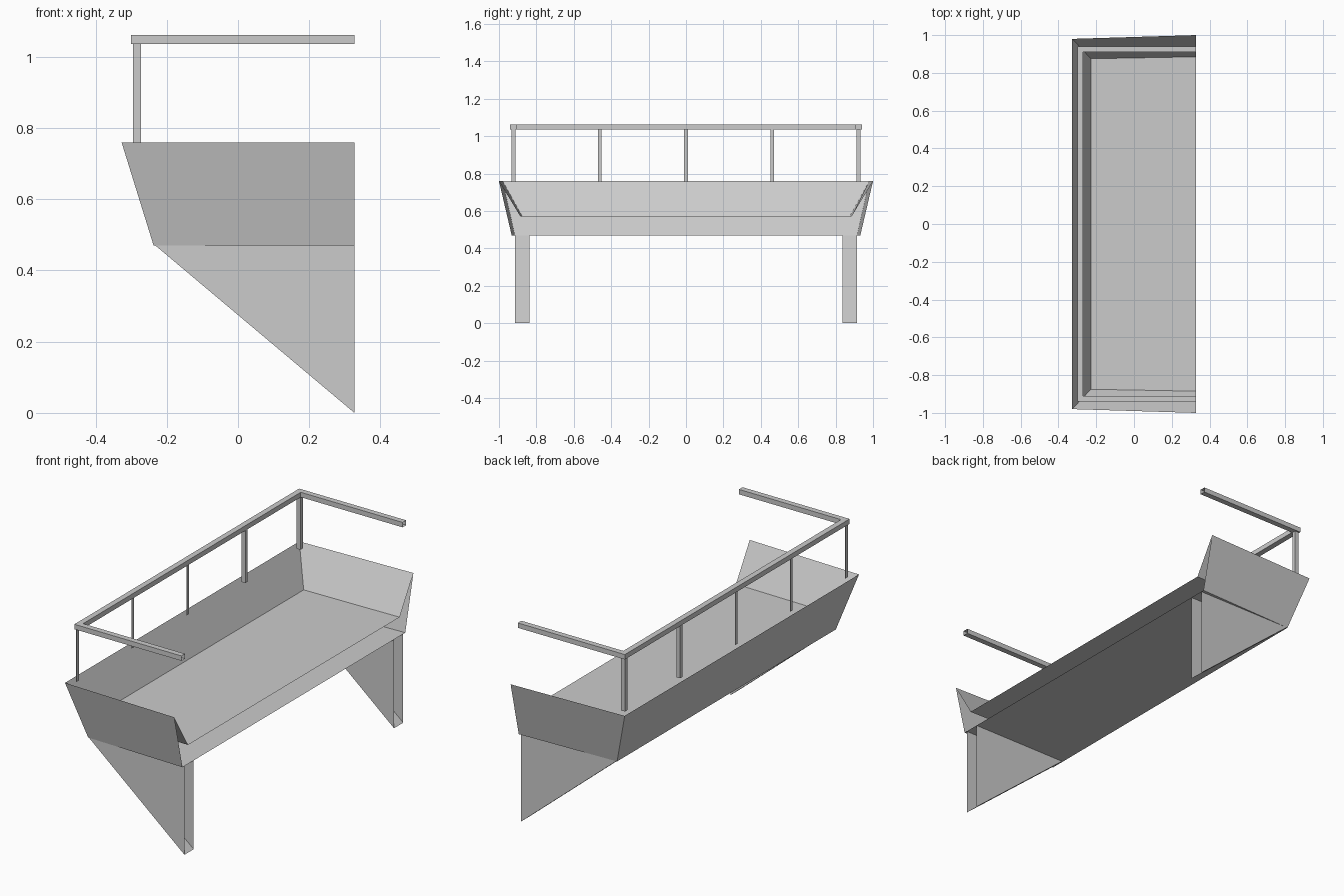
import bpy
import bmesh

cube = bpy.data.objects.get("Cube")
if cube:
    bpy.data.objects.remove(cube, do_unlink=True)

grey = bpy.data.materials.new("plain grey")
grey.use_nodes = True
colour = (0.6, 0.6, 0.6, 1)
grey.diffuse_color = colour
grey.node_tree.nodes["Principled BSDF"].inputs["Base Color"].default_value = colour

WALL_X = 0.327      # open side that meets the building


def finish(name, bm):
    mesh = bpy.data.meshes.new(name)
    bm.to_mesh(mesh)
    bm.free()
    mesh.materials.append(grey)
    obj = bpy.data.objects.new(name, mesh)
    bpy.context.collection.objects.link(obj)
    return obj


def u_ring(bm, x, y_far, y_wall, z):
    """U-shaped row of points, open towards the building."""
    pts = [(WALL_X, -y_wall), (x, -y_far), (x, y_far), (WALL_X, y_wall)]
    return [bm.verts.new((px, py, z)) for px, py in pts]


def bridge(bm, a, b):
    for i in range(len(a) - 1):
        bm.faces.new((a[i], b[i], b[i + 1], a[i + 1]))


def box(name, low, high):
    bm = bmesh.new()
    bmesh.ops.create_cube(bm, size=1)
    for v in bm.verts:
        v.co = [(l + h) / 2 + c * (h - l) for l, h, c in zip(low, high, v.co)]
    return finish(name, bm)


# Tub: flared outer walls, knife-edge rim, sloping inner walls and floor
bm = bmesh.new()
base = u_ring(bm, -0.237, 0.915, 0.932, 0.47)
rim = u_ring(bm, -0.327, 0.98, 1.0, 0.76)
floor = u_ring(bm, -0.228, 0.875, 0.885, 0.57)
bridge(bm, base, rim)
bridge(bm, rim, floor)
bm.faces.new(base)
bm.faces.new(reversed(floor))
finish("balcony_tub", bm)

# Triangular brackets: two cheeks and a sloping underside, open at the back
for side, y0, y1 in (("right", -0.915, -0.838), ("left", 0.838, 0.915)):
    bm = bmesh.new()
    tri = ((-0.232, 0.47), (WALL_X, 0), (WALL_X, 0.47))
    a, b = [[bm.verts.new((x, y, z)) for x, z in tri] for y in (y0, y1)]
    bm.faces.new(a)
    bm.faces.new(reversed(b))
    bm.faces.new((a[1], a[0], b[0], b[1]))
    finish("bracket_" + side, bm)

# Handrail: square tube bent into a U with open ends
bm = bmesh.new()
outer, inner = (-0.30, 0.94), (-0.27, 0.91)
rows = [u_ring(bm, x, y, y, z) for (x, y), z in
        ((outer, 1.036), (outer, 1.062), (inner, 1.062), (inner, 1.036))]
for i in range(4):
    bridge(bm, rows[i], rows[(i + 1) % 4])
finish("handrail", bm)

# Railing posts: two square ones, the rest thin flat strips on the outer side
for i, depth in enumerate((0.002, 0.002, 0.002, 0.022, 0.022)):
    y = (i - 2) * 0.461
    box(f"railing_post_{i + 1}", (-0.295, y - 0.01, 0.756),
        (-0.295 + depth, y + 0.01, 1.037))
